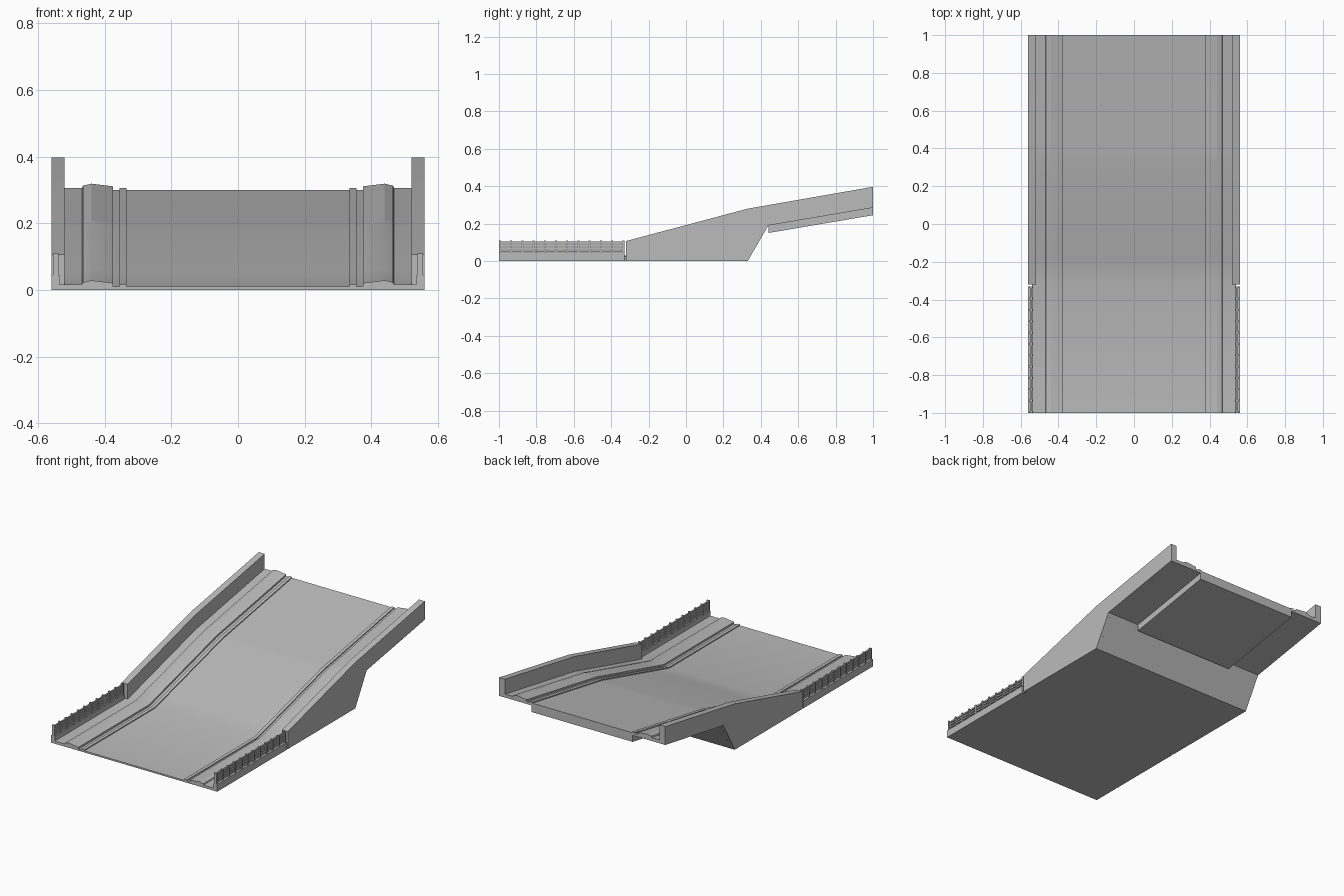
import bpy, bmesh, math

cube = bpy.data.objects.get("Cube")
if cube:
    bpy.data.objects.remove(cube)

mat = bpy.data.materials.new("concrete grey")
mat.use_nodes = True
GREY = (0.5, 0.5, 0.5, 1)
mat.diffuse_color = GREY
mat.node_tree.nodes["Principled BSDF"].inputs["Base Color"].default_value = GREY


def finish(name, bm, smooth=False):
    bmesh.ops.recalc_face_normals(bm, faces=bm.faces)
    mesh = bpy.data.meshes.new(name)
    bm.to_mesh(mesh)
    bm.free()
    mesh.materials.append(mat)
    ob = bpy.data.objects.new(name, mesh)
    bpy.context.collection.objects.link(ob)
    if smooth:
        bpy.ops.object.select_all(action="DESELECT")
        ob.select_set(True)
        bpy.context.view_layer.objects.active = ob
        bpy.ops.object.shade_smooth_by_angle(angle=math.radians(20))
    return ob


def loft(name, rings):
    """Closed solid through matching cross-sections."""
    bm = bmesh.new()
    rows = [[bm.verts.new(p) for p in ring] for ring in rings]
    n = len(rows[0])
    for a, b in zip(rows, rows[1:]):
        for i in range(n):
            j = (i + 1) % n
            bm.faces.new((a[i], a[j], b[j], b[i]))
    bm.faces.new(rows[0])
    bm.faces.new(rows[-1])
    return finish(name, bm, True)


def side_plate(name, x0, x1, profile):
    """Side outline in y, z extruded across x."""
    return loft(name, [[(x, y, z) for y, z in profile] for x in (x0, x1)])


def add_box(bm, x0, x1, y0, y1, z0, z1):
    made = bmesh.ops.create_cube(bm, size=1)["verts"]
    for v in made:
        v.co.x = x0 if v.co.x < 0 else x1
        v.co.y = y0 if v.co.y < 0 else y1
        v.co.z = z0 if v.co.z < 0 else z1


# Road deck: kerb and pavement section swept along the ramp
half = [(0.335, 0), (0.335, 0.006), (0.355, 0.006), (0.355, 0), (0.375, 0),
        (0.375, 0.011), (0.44, 0.019), (0.465, 0.013), (0.468, 0.006), (0.54, 0.006)]
section = [(-x, z) for x, z in reversed(half)] + half
# stations: y, road height, underside height
stations = [(-1, 0.01, 0), (-0.32, 0.01, 0), (-0.18, 0.047, 0), (0.33, 0.183, 0),
            (0.38, 0.192, 0.086), (0.44, 0.202, 0.19), (1, 0.3, 0.285)]
loft("road_deck", [[(x, y, road + dz) for x, dz in section]
                   + [(0.54, y, low), (-0.54, y, low)] for y, road, low in stations])

# Girder under the raised end
side_plate("under_girder", -0.34, 0.34,
           [(0.44, 0.15), (1, 0.245), (1, 0.288), (0.44, 0.193)])

wall_outline = [(-0.32, 0), (-0.32, 0.107), (0.33, 0.28), (1, 0.397),
                (1, 0.285), (0.44, 0.19), (0.33, 0)]

for side, s in (("left", 1), ("right", -1)):
    # Solid parapet along the ramp
    side_plate(side + "_parapet", s * 0.52, s * 0.56, wall_outline)

    # Low kerb carrying the railing
    bm = bmesh.new()
    add_box(bm, *sorted((s * 0.535, s * 0.56)), -1, -0.33, 0, 0.045)
    finish(side + "_kerb", bm)

    # Railing: four rails with evenly spaced posts
    bm = bmesh.new()
    for z in (0.047, 0.063, 0.079, 0.095):
        add_box(bm, *sorted((s * 0.541, s * 0.549)), -1, -0.33, z, z + 0.01)
    count = 12
    for i in range(count):
        y = -0.995 + i * 0.66 / (count - 1)
        add_box(bm, *sorted((s * 0.538, s * 0.555)), y - 0.005, y + 0.005, 0.045, 0.109)
    finish(side + "_railing", bm)
